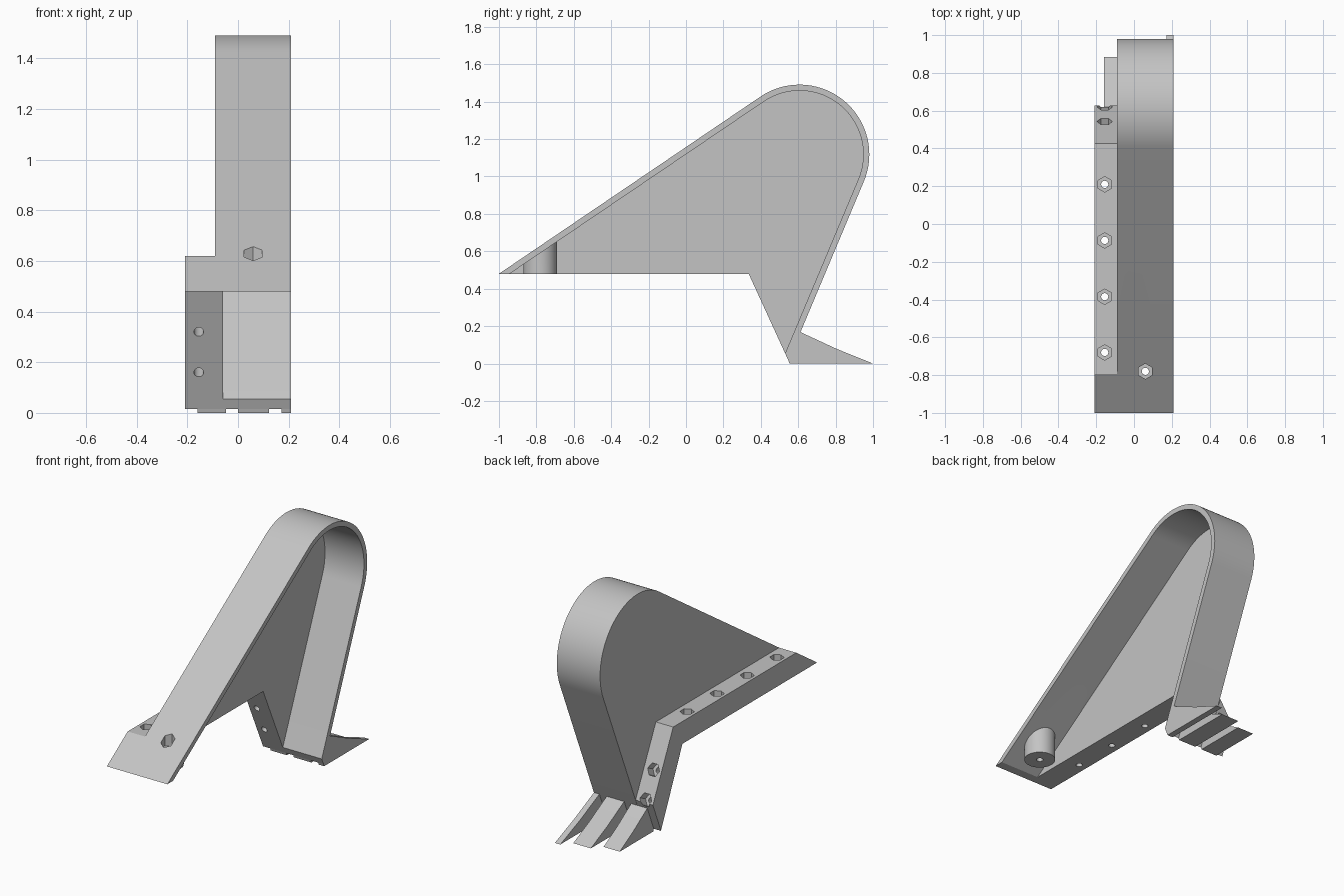
import bpy
import bmesh
from math import asin, atan2, cos, hypot, pi, sin
from mathutils import Matrix, Vector

old = bpy.data.objects.get("Cube")
if old:
    bpy.data.objects.remove(old)

grey = bpy.data.materials.new("plain grey")
grey.use_nodes = True
GREY = (0.55, 0.55, 0.55, 1)
grey.diffuse_color = GREY
grey.node_tree.nodes["Principled BSDF"].inputs["Base Color"].default_value = GREY


def make_object(name, bm):
    bmesh.ops.recalc_face_normals(bm, faces=bm.faces)
    mesh = bpy.data.meshes.new(name)
    bm.to_mesh(mesh)
    bm.free()
    mesh.materials.append(grey)
    obj = bpy.data.objects.new(name, mesh)
    bpy.context.collection.objects.link(obj)
    return obj


def prism(name, profile, x0, x1):
    """Extrude a (y, z) profile from x0 to x1."""
    bm = bmesh.new()
    face = bm.faces.new([bm.verts.new((x0, y, z)) for y, z in profile])
    ext = bmesh.ops.extrude_face_region(bm, geom=[face])
    verts = [v for v in ext["geom"] if isinstance(v, bmesh.types.BMVert)]
    bmesh.ops.translate(bm, verts=verts, vec=(x1 - x0, 0, 0))
    return make_object(name, bm)


def rod(name, start, end, radius, sides):
    """Cylinder between two points."""
    a, b = Vector(start), Vector(end)
    axis = b - a
    turn = axis.to_track_quat("Z", "X").to_matrix().to_4x4()
    bm = bmesh.new()
    bmesh.ops.create_cone(bm, cap_ends=True, segments=sides, radius1=radius,
                          radius2=radius, depth=axis.length,
                          matrix=Matrix.Translation((a + b) / 2) @ turn)
    return make_object(name, bm)


def combine(target, tool, operation):
    mod = target.modifiers.new(operation, "BOOLEAN")
    mod.operation = operation
    mod.solver = "EXACT"
    mod.object = tool
    bpy.context.view_layer.objects.active = target
    bpy.ops.object.modifier_apply(modifier=mod.name)
    bpy.data.objects.remove(tool)


# Main outline: two straight runs tangent to a round top
CY, CZ, R, WALL = 0.607, 1.118, 0.373, 0.032
FRONT, KNEE, FOOT = (-1.0, 0.48), (0.335, 0.48), (0.548, 0.015)


def tangent_angle(point, side):
    dy, dz = CY - point[0], CZ - point[1]
    return atan2(dz, dy) + side * asin(R / hypot(dy, dz))


front_slope = tangent_angle(FRONT, 1)
back_slope = tangent_angle(FOOT, -1)


def arc(radius, steps=40):
    a0, a1 = front_slope + pi / 2, back_slope - pi / 2
    angles = [a0 + (a1 - a0) * i / steps for i in range(steps + 1)]
    return [(CY + radius * cos(a), CZ + radius * sin(a)) for a in angles]


def past(point, slope, reach):
    return (point[0] - reach * cos(slope), point[1] - reach * sin(slope))


outer = [FRONT] + arc(R) + [FOOT, KNEE]
inner = arc(R - WALL)
inner = [past(inner[0], front_slope, 2.2)] + inner + [past(inner[-1], back_slope, 1.4)]

# Thin web with a strap running around its edge
body = prism("guard_body", outer, -0.09, 0.21)
combine(body, prism("hollow", inner, -0.06, 0.3), "DIFFERENCE")

# Mounting bar that follows the lower edge and bends down the leg
BAR = 0.14
along = Vector((FOOT[0] - KNEE[0], FOOT[1] - KNEE[1])).normalized()
normal = Vector((-along.y, along.x))
bar_profile = [FRONT, (-0.793, 0.62), (0.427, 0.62), (0.628, 0.207), FOOT, KNEE]
combine(body, prism("mounting_bar", bar_profile, -0.21, -0.075), "UNION")

# Round boss under the front slope
BOSS_X, BOSS_Y = 0.06, -0.78
boss = rod("boss", (BOSS_X, BOSS_Y, 0.48), (BOSS_X, BOSS_Y, 1), 0.09, 48)
combine(boss, prism("boss_trim", outer, -0.09, 0.21), "INTERSECT")
combine(body, boss, "UNION")


def bolt_hole(base, direction, length):
    """Round through hole with a hexagonal pocket at its far end."""
    base, direction = Vector(base), Vector(direction)
    combine(body, rod("hole", base - direction * 0.05,
                      base + direction * (length + 0.05), 0.019, 24), "DIFFERENCE")
    combine(body, rod("hex_pocket", base + direction * (length - 0.05),
                      base + direction * (length + 0.1), 0.041, 6), "DIFFERENCE")


# Bolt holes along the bar, down the leg and through the boss
BOLT_X = -0.155
for y in (-0.68, -0.385, -0.087, 0.21):
    bolt_hole((BOLT_X, y, 0.48), (0, 0, 1), BAR)
for z in (0.32, 0.16):
    y = KNEE[0] + (KNEE[1] - z) * along.x / -along.y
    bolt_hole((BOLT_X, y, z), (0, normal.x, normal.y), BAR)
bolt_hole((BOSS_X, BOSS_Y, 0.48), (0, 0, 1), 0.15)

# Three tapering teeth at the foot, longer towards the left
teeth = []
for side, x0, x1, tip in (("right", -0.16, -0.048, 0.885),
                          ("middle", 0.0, 0.122, 0.943),
                          ("left", 0.172, 0.21, 1.0)):
    top = (0.612, 0.168)
    mid = (0.5 * (top[0] + tip), 0.078)
    teeth.append(prism(side + "_tooth", [(0.553, 0), (tip, 0), mid, top, FOOT], x0, x1))

for obj in [body] + teeth:
    bpy.ops.object.select_all(action="DESELECT")
    obj.select_set(True)
    bpy.context.view_layer.objects.active = obj
    bpy.ops.object.shade_smooth_by_angle(angle=pi / 7)
